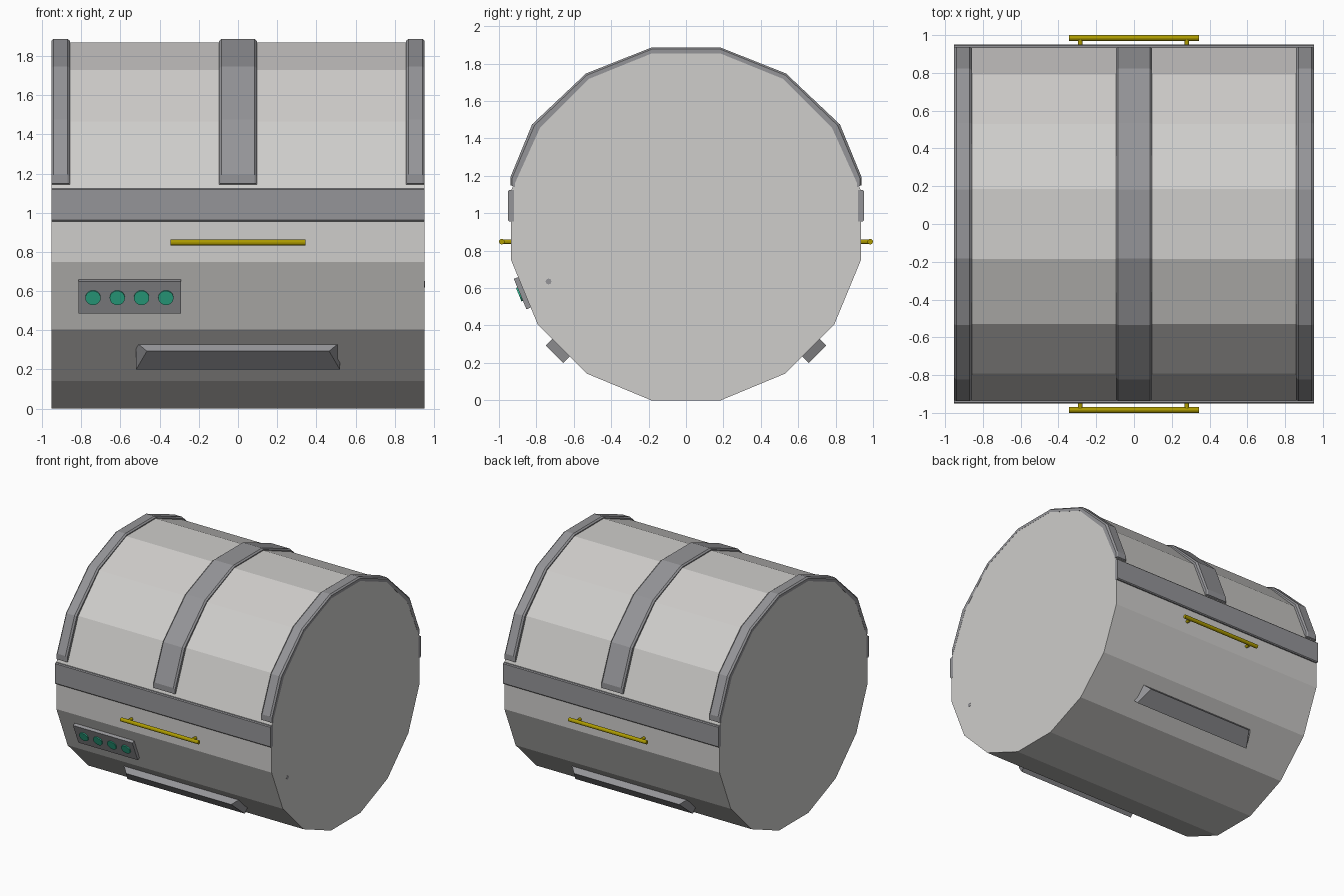
import bpy, bmesh, math
from mathutils import Vector, Matrix

if "Cube" in bpy.data.objects:
    bpy.data.objects.remove(bpy.data.objects["Cube"])

CZ = 0.935            # barrel axis height (also its inradius)
HX = 0.952            # barrel half length


def mat(name, r, g, b):
    m = bpy.data.materials.new(name)
    m.diffuse_color = (r, g, b, 1)
    m.use_nodes = True
    m.node_tree.nodes["Principled BSDF"].inputs["Base Color"].default_value = m.diffuse_color
    return m


SHELL = mat("light_grey", 0.62, 0.61, 0.595)
TRIM = mat("mid_grey", 0.30, 0.30, 0.315)
GOLD = mat("dark_gold", 0.42, 0.33, 0.0)
GREEN = mat("teal_green", 0.03, 0.48, 0.29)


def finish(bm, name, material):
    bmesh.ops.recalc_face_normals(bm, faces=bm.faces)
    me = bpy.data.meshes.new(name)
    bm.to_mesh(me)
    bm.free()
    me.materials.append(material)
    ob = bpy.data.objects.new(name, me)
    bpy.context.collection.objects.link(ob)
    return ob


def loft(name, rings, material):
    """Skin a list of equal-sized closed rings and cap both ends."""
    bm = bmesh.new()
    vs = [[bm.verts.new(p) for p in ring] for ring in rings]
    n = len(vs[0])
    for a, b in zip(vs, vs[1:]):
        for i in range(n):
            j = (i + 1) % n
            bm.faces.new((a[i], a[j], b[j], b[i]))
    bm.faces.new(vs[0])
    bm.faces.new(vs[-1])
    return finish(bm, name, material)


def rod(name, p0, p1, r, material, sides=12):
    p0, p1 = Vector(p0), Vector(p1)
    d = p1 - p0
    bm = bmesh.new()
    rot = d.to_track_quat('Z', 'Y').to_matrix().to_4x4()
    bmesh.ops.create_cone(bm, cap_ends=True, segments=sides, radius1=r, radius2=r,
                          depth=d.length, matrix=Matrix.Translation((p0 + p1) / 2) @ rot)
    return finish(bm, name, material)


def on_side(x, d, s, deg, side):
    """Point at distance d from the axis and s up the slope of a tilted facet."""
    a = math.radians(deg)
    return Vector((x, side * (math.cos(a) * d + math.sin(a) * s),
                   CZ - math.sin(a) * d + math.cos(a) * s))


# sixteen-sided barrel body
R = CZ / math.cos(math.pi / 16)
ring = [(R * math.cos((i + 0.5) * math.pi / 8), CZ + R * math.sin((i + 0.5) * math.pi / 8))
        for i in range(16)]
loft("barrel_body", [[(x, y, z) for y, z in ring] for x in (-HX, HX)], SHELL)

# three hoops over the upper half
half_out = [(0.938, 1.15), (0.938, 1.195), (0.823, 1.475), (0.535, 1.747), (0.182, 1.887)]
half_in = [(0.915, 1.14), (0.915, 1.16), (0.78, 1.458), (0.52, 1.718), (0.182, 1.855)]


def full(h):
    return h + [(-y, z) for y, z in reversed(h)]


for name, x0, x1 in (("left_hoop", -0.953, -0.858), ("middle_hoop", -0.096, 0.096),
                     ("right_hoop", 0.858, 0.953)):
    rings = []
    for (yi, zi), (yo, zo) in zip(full(half_in), full(half_out)):
        ym, zm = yi + (yo - yi) * 0.7, zi + (zo - zi) * 0.7
        rings.append([(x0, yi, zi), (x0, ym, zm), (x0 + 0.012, yo, zo),
                      (x1 - 0.012, yo, zo), (x1, ym, zm), (x1, yi, zi)])
    loft(name, rings, TRIM)

for label, side in (("front", -1), ("back", 1)):
    # horizontal belt with chamfered edges
    prof = [(0.92, 0.955), (0.945, 0.955), (0.951, 0.962),
            (0.951, 1.118), (0.945, 1.125), (0.92, 1.125)]
    loft(label + "_belt", [[(x, side * y, z) for y, z in prof] for x in (-0.953, 0.953)], TRIM)

    # gold rail on two posts
    rod(label + "_rail", (-0.345, side * 0.985, 0.848), (0.345, side * 0.985, 0.848), 0.015, GOLD)
    for px, lr in ((-0.285, "left"), (0.28, "right")):
        rod(f"{label}_{lr}_rail_post", (px, side * 0.92, 0.848), (px, side * 0.985, 0.848),
            0.012, GOLD)

    # lower grip block, its outer top edge cut in at the ends
    base = [(-0.52, -0.056), (0.52, -0.056), (0.52, 0.077), (-0.52, 0.077)]
    outer = [(-0.52, -0.056), (0.52, -0.056), (0.465, 0.077), (-0.465, 0.077)]
    loft(label + "_grip", [[on_side(x, d, s, 45, side) for x, s in pts]
                           for d, pts in ((0.92, base), (0.984, outer))], TRIM)

# control panel with four round buttons
rect = [(-0.815, -0.088), (-0.29, -0.088), (-0.29, 0.088), (-0.815, 0.088)]
loft("control_panel", [[on_side(x, d, s, 22.5, -1) for x, s in rect] for d in (0.92, 0.960)], TRIM)
for i in range(4):
    x = -0.74 + i * 0.124
    rod(f"button_{i + 1}", on_side(x, 0.95, 0, 22.5, -1), on_side(x, 0.968, 0, 22.5, -1),
        0.039, GREEN, 20)

# small stud flush with the right end
rod("end_stud", (0.94, -0.735, 0.635), (0.954, -0.735, 0.635), 0.016, TRIM, 8)
